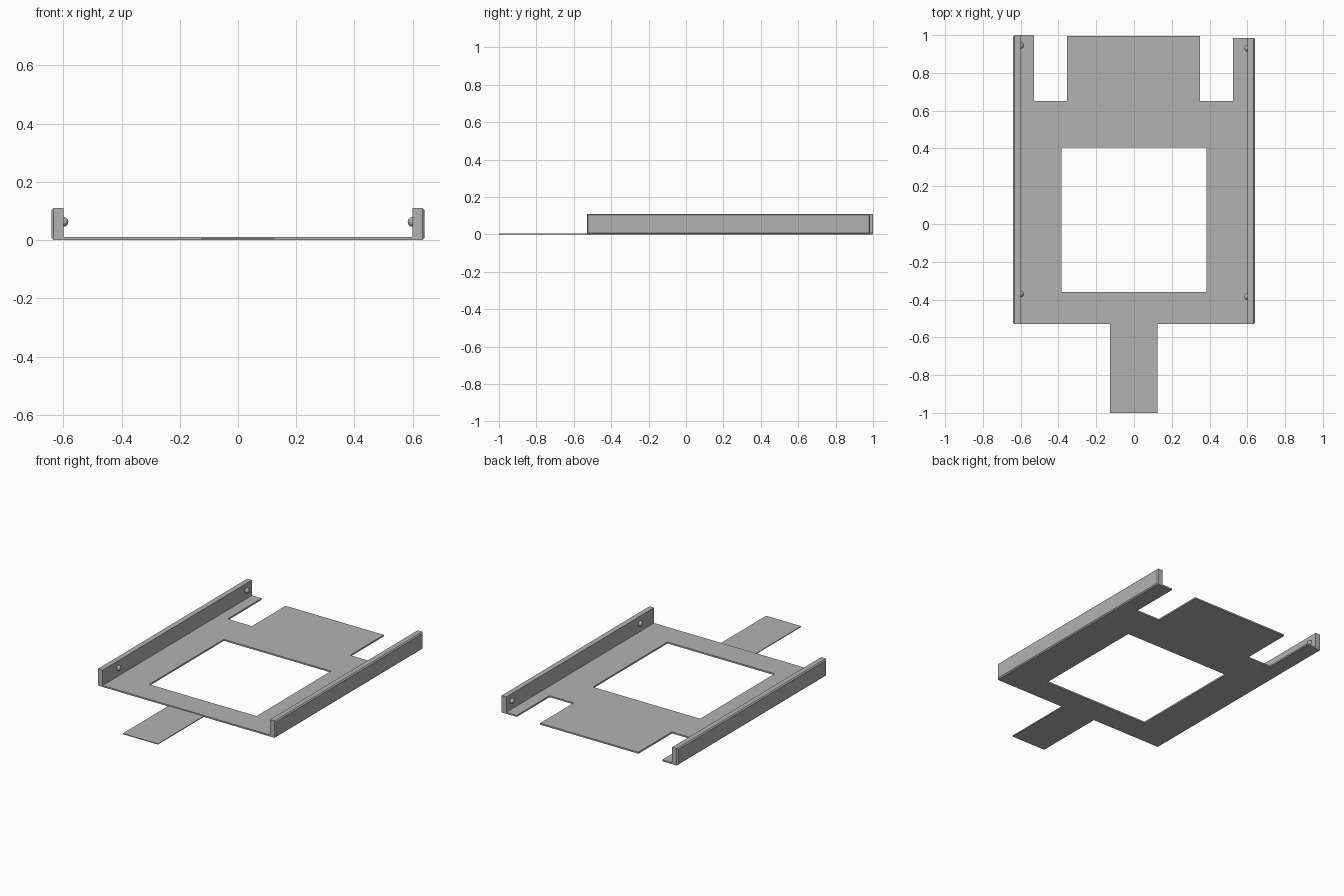
import bpy, bmesh, math

if "Cube" in bpy.data.objects:
    bpy.data.objects.remove(bpy.data.objects["Cube"])

grey = bpy.data.materials.new("plain_grey")
grey.diffuse_color = (0.45, 0.45, 0.45, 1)
grey.use_nodes = True
grey.node_tree.nodes["Principled BSDF"].inputs["Base Color"].default_value = grey.diffuse_color

X_OUT, X_IN = 0.64, 0.60      # rail outer and inner faces
Y_FRONT = -0.53
THICK = 0.01


def finish(name, bm):
    bmesh.ops.recalc_face_normals(bm, faces=bm.faces)
    mesh = bpy.data.meshes.new(name)
    bm.to_mesh(mesh)
    bm.free()
    mesh.materials.append(grey)
    obj = bpy.data.objects.new(name, mesh)
    bpy.context.collection.objects.link(obj)
    return obj


def box(name, x0, x1, y0, y1, z0, z1, chamfer_side=0):
    bm = bmesh.new()
    bmesh.ops.create_cube(bm, size=1)
    for v in bm.verts:
        v.co = (x1 if v.co.x > 0 else x0,
                y1 if v.co.y > 0 else y0,
                z1 if v.co.z > 0 else z0)
    if chamfer_side:
        # chamfer only the border of the outward face
        edges = [e for e in bm.edges
                 if all(v.co.x * chamfer_side > X_OUT - 0.001 for v in e.verts)]
        bmesh.ops.bevel(bm, geom=edges, offset=0.007, segments=1, affect='EDGES')
    return finish(name, bm)


# Base plate: cells of a grid, leaving out the window and the two notches
xs = [-X_IN, -0.53, -0.385, -0.355, 0.35, 0.385, 0.525, X_IN]
ys = [Y_FRONT, -0.36, 0.405, 0.65, 1.0]
bm = bmesh.new()
grid = {}


def corner(i, j):
    if (i, j) not in grid:
        y = ys[j]
        if j == 4:
            y = 1.0 if i < 2 else 0.995 if i < 5 else 0.985
        grid[i, j] = bm.verts.new((xs[i], y, 0))
    return grid[i, j]


for i in range(len(xs) - 1):
    for j in range(len(ys) - 1):
        window = j == 1 and 2 <= i <= 4
        notch = j == 3 and i in (1, 2, 4, 5)
        if not (window or notch):
            bm.faces.new([corner(i, j), corner(i + 1, j),
                          corner(i + 1, j + 1), corner(i, j + 1)])
bmesh.ops.dissolve_limit(bm, angle_limit=0.01, verts=bm.verts, edges=bm.edges)
ext = bmesh.ops.extrude_face_region(bm, geom=bm.faces[:])
for v in ext["geom"]:
    if isinstance(v, bmesh.types.BMVert):
        v.co.z = THICK
finish("base_plate", bm)

# Thin front tongue
box("front_tongue", -0.127, 0.125, -1.0, Y_FRONT, 0, 0.005)

# Side rails with rounded pins on their inner faces
for side, label, y_end, pins in ((-1, "left", 1.0, (-0.37, 0.945)),
                                 (1, "right", 0.985, (-0.385, 0.93))):
    x0, x1 = sorted((side * X_IN, side * X_OUT))
    box(label + "_rail", x0, x1, Y_FRONT, y_end, 0, 0.11, side)
    for y, place in zip(pins, ("front", "back")):
        bm = bmesh.new()
        bmesh.ops.create_uvsphere(bm, u_segments=24, v_segments=12, radius=0.017)
        pin = finish(f"{label}_{place}_pin", bm)
        pin.rotation_euler = (0, math.pi / 2, 0)
        pin.location = (side * X_IN, y, 0.063)
        for p in pin.data.polygons:
            p.use_smooth = True
